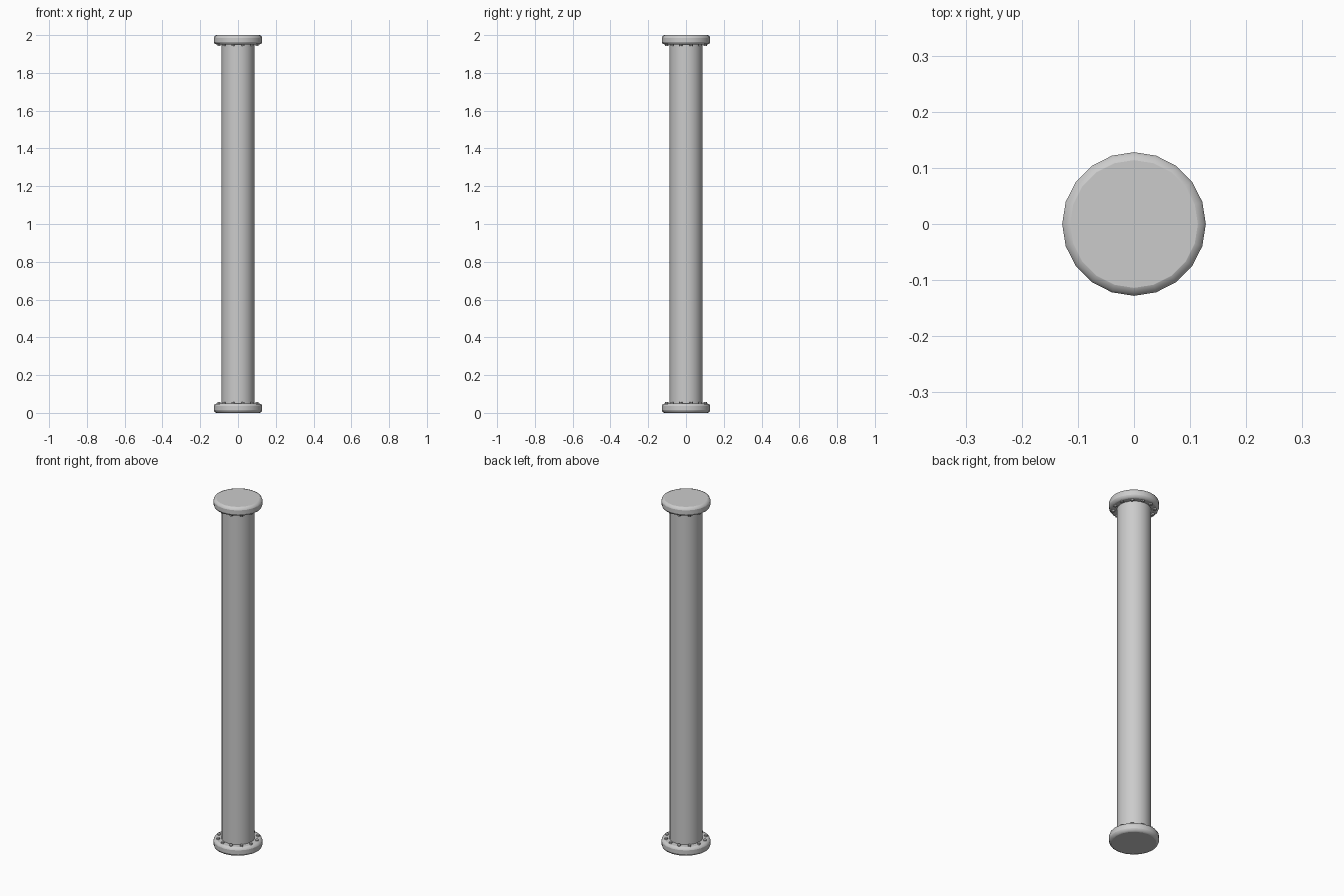
import bpy
import math

old = bpy.data.objects.get("Cube")
if old:
    bpy.data.objects.remove(old, do_unlink=True)

SIDES = 20
BOLTS = 12


def material(name, rgb):
    mat = bpy.data.materials.new(name)
    mat.use_nodes = True
    colour = (*rgb, 1)
    mat.diffuse_color = colour
    mat.node_tree.nodes["Principled BSDF"].inputs["Base Color"].default_value = colour
    return mat


grey = material("light grey metal", (0.6, 0.6, 0.6))


def cylinder(name, radius, low, high, sides, x=0, y=0):
    bpy.ops.mesh.primitive_cylinder_add(
        vertices=sides, radius=radius, depth=high - low, location=(x, y, (low + high) / 2))
    obj = bpy.context.object
    obj.name = name
    obj.data.materials.append(grey)
    return obj


# Pipe shaft
cylinder("shaft", 0.087, 0.03, 1.97, SIDES)
bpy.ops.object.shade_smooth_by_angle(angle=math.radians(40))

# End flanges with rounded rims, and a ring of bolts on each inner face
for end, low, high, bolt_low, bolt_high in (
        ("bottom", 0, 0.05, 0.04, 0.058), ("top", 1.95, 2, 1.942, 1.96)):
    flange = cylinder(end + "_flange", 0.128, low, high, SIDES)
    bevel = flange.modifiers.new("rounded_rim", "BEVEL")
    bevel.width = 0.014
    bevel.segments = 2
    bevel.limit_method = "ANGLE"
    bevel.angle_limit = math.radians(40)
    bpy.ops.object.shade_smooth_by_angle(angle=math.radians(50))
    for i in range(BOLTS):
        a = math.tau * (i + 0.5) / BOLTS
        cylinder(f"{end}_bolt_{i + 1}", 0.009, bolt_low, bolt_high, 6,
                 0.105 * math.cos(a), 0.105 * math.sin(a))
